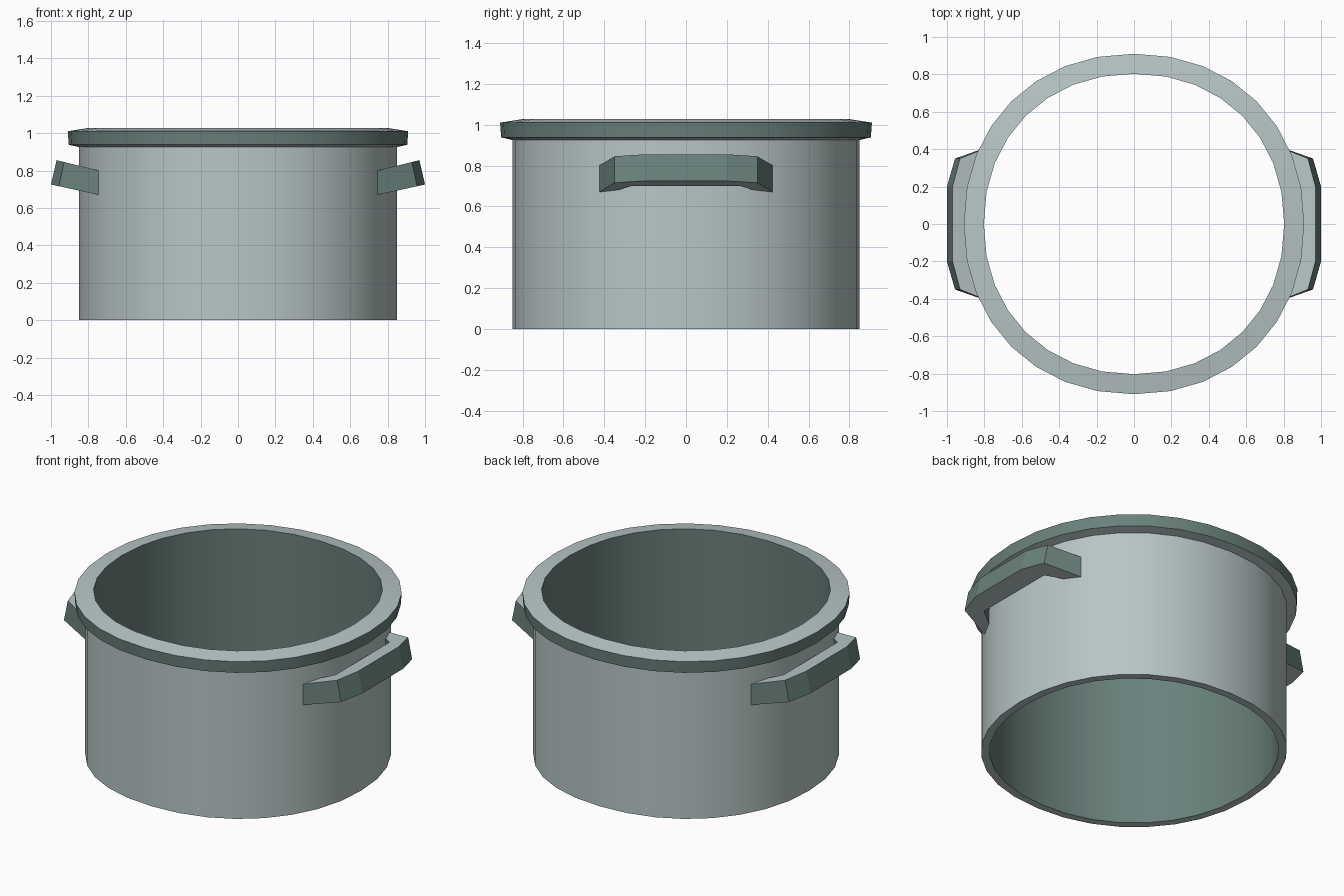
import bpy, bmesh, math

if "Cube" in bpy.data.objects:
    bpy.data.objects.remove(bpy.data.objects["Cube"])

def material(name, rgb):
    m = bpy.data.materials.new(name)
    m.diffuse_color = (*rgb, 1)
    m.use_nodes = True
    m.node_tree.nodes["Principled BSDF"].inputs["Base Color"].default_value = m.diffuse_color
    return m

light = material("light steel", (0.48, 0.565, 0.565))
dark = material("dark teal steel", (0.144, 0.22, 0.202))

def finish(bm, name, smooth):
    bmesh.ops.recalc_face_normals(bm, faces=bm.faces)
    me = bpy.data.meshes.new(name)
    for f in bm.faces:
        f.smooth = smooth
    bm.to_mesh(me)
    bm.free()
    me.materials.append(light)
    me.materials.append(dark)
    if smooth:
        me.set_sharp_from_angle(angle=math.radians(30))
    ob = bpy.data.objects.new(name, me)
    bpy.context.collection.objects.link(ob)

def soft_pow(v):
    return math.copysign(abs(v) ** 0.945, v) if abs(v) > 1e-6 else 0

# Open pot: closed wall and rim profile (radius, height, colour of next band)
profile = [(0.85, 0, 0), (0.85, 0.925, 0), (0.905, 0.938, 1),
           (0.91, 1.01, 0), (0.803, 1.027, 1), (0.803, 0, 0)]
SIDES = 32
bm = bmesh.new()
rings = []
for r, z, _ in profile:
    ring = []
    for i in range(SIDES):
        a = 2 * math.pi * i / SIDES
        # slightly squared circle
        ring.append(bm.verts.new((r * soft_pow(math.cos(a)),
                                  r * soft_pow(math.sin(a)), z)))
    rings.append(ring)
for k, (_, _, colour) in enumerate(profile):
    a, b = rings[k], rings[(k + 1) % len(rings)]
    for i in range(SIDES):
        j = (i + 1) % SIDES
        f = bm.faces.new((a[i], a[j], b[j], b[i]))
        f.material_index = colour
finish(bm, "pot_body", True)

# Handles: C-shaped bars tilted upwards, (x, y, lean) along half the bar
outer = [(0.745, 0.425, 0), (0.93, 0.35, 0.027), (0.97, 0.2, 0.03)]
inner = [(0.745, 0.365, 0), (0.75, 0.36, 0.003), (0.86, 0.265, 0.025)]

def mirrored(path):
    return path + [(x, -y, d) for x, y, d in reversed(path)]

def handle(name, side):
    bm = bmesh.new()
    sections = []
    for o, n in zip(mirrored(outer), mirrored(inner)):
        pts = []
        for x, y, d in (o, n):
            top = (side * x, y, 0.80 + 0.245 * (x - 0.745))
            bottom = (side * (x + d), y, 0.67 + 0.216 * (x + d - 0.745))
            pts.append((bm.verts.new(top), bm.verts.new(bottom)))
        sections.append((pts[0][0], pts[0][1], pts[1][1], pts[1][0]))
    # sides dark, top and underside light
    for a, b in zip(sections, sections[1:]):
        for k in range(4):
            j = (k + 1) % 4
            f = bm.faces.new((a[k], a[j], b[j], b[k]))
            f.material_index = 1 if k in (0, 2) else 0
    for s in (sections[0], sections[-1]):
        bm.faces.new(s).material_index = 1
    finish(bm, name, False)

handle("right_handle", 1)
handle("left_handle", -1)
